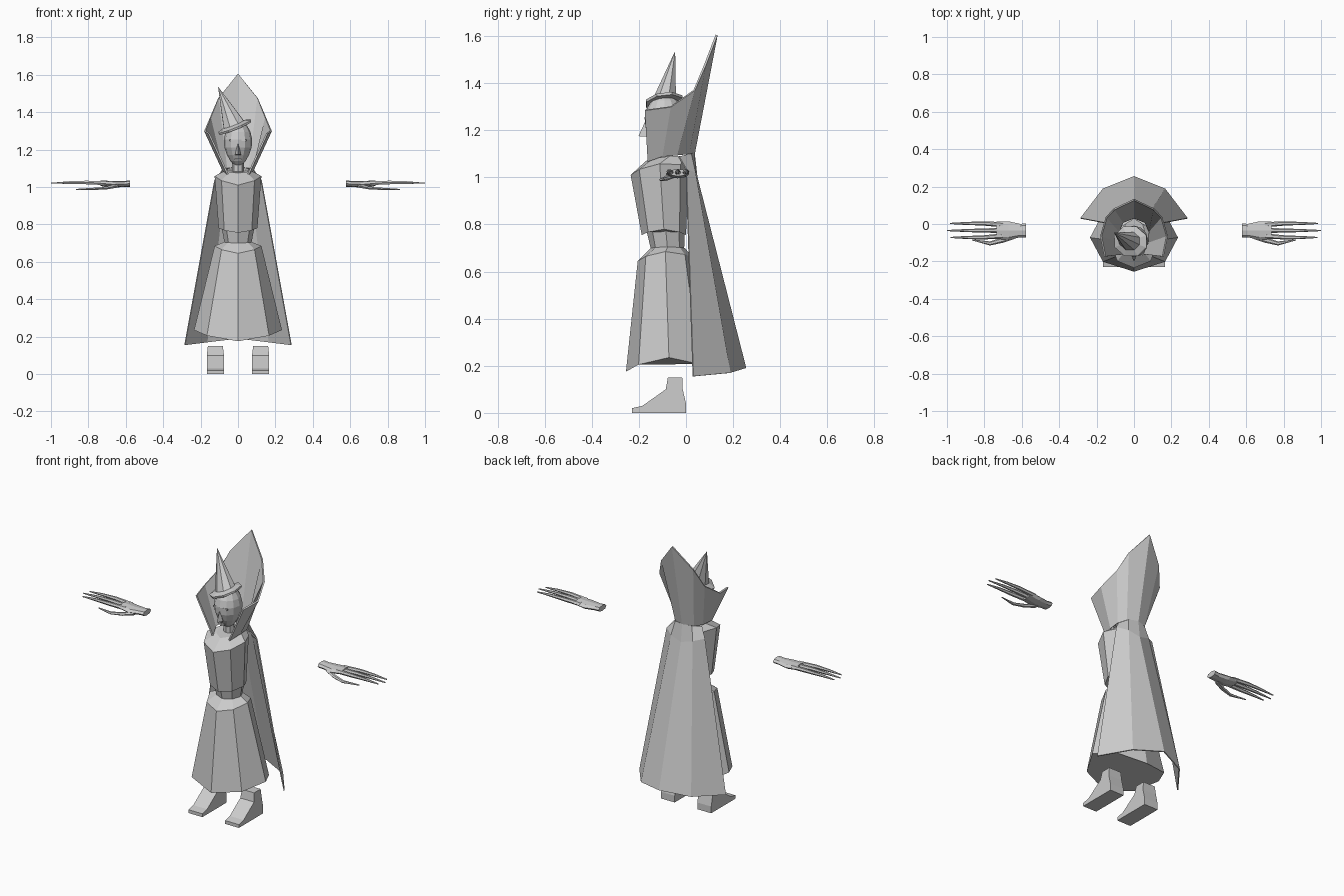
import bpy, bmesh, math
from mathutils import Vector, Matrix

if "Cube" in bpy.data.objects:
    bpy.data.objects.remove(bpy.data.objects["Cube"])

grey = bpy.data.materials.new("plain_grey")
grey.diffuse_color = (0.6, 0.6, 0.6, 1)
grey.use_nodes = True
grey.node_tree.nodes["Principled BSDF"].inputs["Base Color"].default_value = grey.diffuse_color


def add(name, bm):
    bmesh.ops.recalc_face_normals(bm, faces=bm.faces)
    me = bpy.data.meshes.new(name)
    bm.to_mesh(me)
    bm.free()
    me.materials.append(grey)
    ob = bpy.data.objects.new(name, me)
    bpy.context.collection.objects.link(ob)
    return ob


def loft(name, rings, closed=True, cap=True):
    """Skin a list of equal-length point rows."""
    bm = bmesh.new()
    vs = [[bm.verts.new(p) for p in r] for r in rings]
    n = len(rings[0])
    for a, b in zip(vs, vs[1:]):
        for i in range(n if closed else n - 1):
            j = (i + 1) % n
            bm.faces.new((a[i], a[j], b[j], b[i]))
    if closed and cap:
        bm.faces.new(vs[0])
        bm.faces.new(vs[-1])
    return add(name, bm)


def ring(hw, yf, yb, zf, zs, zb=None):
    """Eight-sided horizontal ring whose height differs at front, side and back."""
    zb = zf if zb is None else zb
    pts = []
    for k in range(8):
        a = k * math.pi / 4
        c = math.cos(a)
        z = zs + ((zf if c > 0 else zb) - zs) * c * c
        pts.append((hw * math.sin(a), (yf + yb) / 2 + (yf - yb) / 2 * c, z))
    return pts


def tube(name, path, n=6):
    """Tapered limb along x: path entries are x, y, z, half width, half height."""
    return loft(name, [[(x, y + w * math.cos(2 * math.pi * k / n),
                         z + h * math.sin(2 * math.pi * k / n)) for k in range(n)]
                       for x, y, z, w, h in path])


def mirror_row(half):
    """Right-side points ending at the centre -> full row."""
    return half + [(-x, y, z) for x, y, z in reversed(half[:-1])]


def sheet(name, rows, thick):
    ob = loft(name, [mirror_row(r) for r in rows], closed=False)
    m = ob.modifiers.new("thickness", 'SOLIDIFY')
    m.thickness = thick
    m.offset = 0
    return ob


# Dress
loft("skirt", [ring(.235, -.255, .11, .175, .235, .18),
               ring(.125, -.205, .03, .645, .685, .66),
               ring(.075, -.15, -.005, .70, .705)])
loft("waist", [ring(.07, -.148, -.008, .69, .69), ring(.088, -.168, -.005, .775, .785)])
loft("bodice", [ring(.104, -.188, .0, .755, .78),
                ring(.125, -.235, .012, 1.01, 1.058, 1.05),
                ring(.065, -.17, .03, 1.07, 1.09, 1.09)])

# Cape and tall pointed collar
sheet("cape", [
    [(.285, .03, .155), (.165, .187, .17), (0, .253, .19)],
    [(.125, .0, 1.035), (.07, .038, 1.02), (0, .046, 1.0)],
    [(.085, -.03, 1.088), (.055, .02, 1.1), (0, .034, 1.105)]], .006)
sheet("collar", [
    [(.055, -.162, 1.068), (.08, -.1, 1.09), (.083, -.04, 1.095), (.06, .01, 1.1), (0, .034, 1.105)],
    [(.155, -.174, 1.285), (.177, -.065, 1.30), (.148, .035, 1.37), (.105, .08, 1.475), (0, .13, 1.605)]], .009)

# Head, tapering towards the chin
bm = bmesh.new()
bmesh.ops.create_uvsphere(bm, u_segments=12, v_segments=9, radius=1)
for v in bm.verts:
    t = 1 + min(0, v.co.z) * .22
    v.co = Vector((v.co.x * .077 * t, v.co.y * .085 * t - .092, v.co.z * .122 + 1.233))
add("head", bm)
loft("neck", [[(.032 * x, .03 * y - .085, z) for x, y, _ in
               [(math.cos(k * math.pi / 4), math.sin(k * math.pi / 4), 0) for k in range(8)]]
              for z in (1.06, 1.16)])

# Nose, hanging wedge
bm = bmesh.new()
top, tip, left, right, back = [bm.verts.new(p) for p in (
    (0, -.172, 1.24), (0, -.202, 1.175), (-.016, -.165, 1.172), (.016, -.165, 1.172), (0, -.15, 1.20))]
for f in ((top, tip, left), (top, right, tip), (tip, right, left),
          (top, left, back), (top, back, right), (left, right, back)):
    bm.faces.new(f)
add("nose", bm)

# Mouth and eyelids as thin plates on the face
for name, x, z, w, y in (("mouth", 0, 1.148, .018, -.153),
                         ("left_eye", -.032, 1.25, .014, -.166), ("right_eye", .032, 1.25, .014, -.166)):
    bm = bmesh.new()
    bmesh.ops.create_cube(bm, size=1, matrix=Matrix.Translation((x, y, z))
                          @ Matrix.Diagonal((w * 2, .008, .009, 1)))
    add(name, bm)

# Tilted pointed hat
tilt = Matrix.Translation((-.018, -.092, 1.322)) @ Matrix.Rotation(-.38, 4, 'Y') @ Matrix.Rotation(.12, 4, 'X')


def hat_ring(r, z):
    return [tilt @ Vector((r * math.cos(k * math.pi / 4 + .39), r * .85 * math.sin(k * math.pi / 4 + .39), z))
            for k in range(8)]


loft("hat_brim", [hat_ring(.062, -.006), hat_ring(.098, -.008), hat_ring(.1, .003), hat_ring(.06, .014)])
bm = bmesh.new()
base = [bm.verts.new(p) for p in hat_ring(.064, .005)]
peak = bm.verts.new((-.107, -.046, 1.537))
bm.faces.new(base)
for i in range(8):
    bm.faces.new((base[i], base[(i + 1) % 8], peak))
add("hat_cone", bm)

# Shoes and hands, one of each per side
shoe = [(-.23, 0), (0, 0), (0, .04), (-.014, .1), (-.016, .15), (-.077, .15),
        (-.086, .1), (-.185, .03), (-.23, .02)]
for side, s in (("right", 1), ("left", -1)):
    loft(side + "_shoe", [[(s * (.121 + d * (.046 - .006 * (z > .12))), y, z) for y, z in shoe]
                          for d in (-1, 1)])
    parts = [tube(side + "_palm", [(.578, -.035, 1.018, .037, .017), (.61, -.035, 1.016, .036, .016),
                                   (.67, -.036, 1.014, .05, .018), (.735, -.033, 1.02, .046, .015)], 8)]
    for i, (y, end) in enumerate(((.003, .985), (-.035, 1.0), (-.072, .98))):
        parts.append(tube(f"{side}_finger_{i + 1}", [
            (.70, y * .8 - .006, 1.02, .014, .012), (.81, y, 1.024, .011, .011),
            (.9, y, 1.024, .008, .008), (end, y, 1.02, .003, .003)]))
    parts.append(tube(side + "_thumb", [
        (.64, -.06, 1.008, .02, .012), (.70, -.085, .995, .015, .009),
        (.77, -.104, .99, .011, .007), (.865, -.085, .987, .003, .003)]))
    if s < 0:
        for p in parts:
            p.data.transform(Matrix.Scale(-1, 4, (1, 0, 0)))
            p.data.flip_normals()
